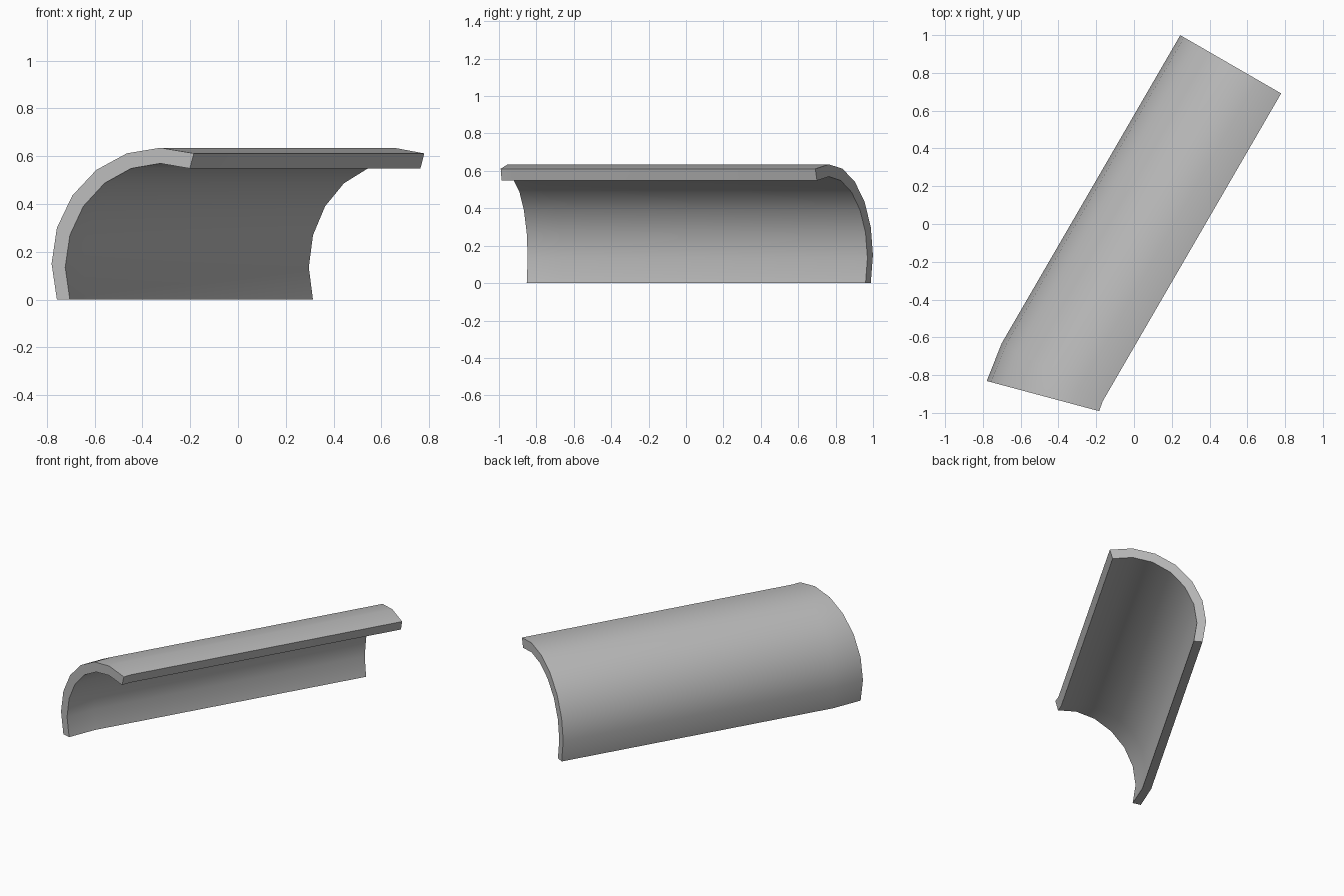
import bpy, bmesh, math
from mathutils import Vector

cube = bpy.data.objects.get("Cube")
if cube:
    bpy.data.objects.remove(cube, do_unlink=True)

# Plain grey material
grey = bpy.data.materials.new("plain grey")
grey.use_nodes = True
colour = (0.5, 0.5, 0.5, 1)
grey.diffuse_color = colour
grey.node_tree.nodes["Principled BSDF"].inputs["Base Color"].default_value = colour


def arc(rx, rz, cz):
    """Arch from the floor, over the crown, to the overhanging lip."""
    angles = [math.radians(198 - 18 * i) for i in range(8)]
    return [(rx * math.cos(a), cz + rz * math.sin(a)) for a in angles]


# Closed cross-section: outer arch, then inner arch back to the floor
profile = arc(0.471, 0.485, 0.15) + arc(0.412, 0.435, 0.1345)[::-1]

# Stations along the shell: crown position and heading of the cross-section
stations = [
    ((-0.325, -0.953), -15),
    ((-0.292, -0.866), -30),
    ((0.653, 0.764), -30),
]

bm = bmesh.new()
rings = []
for (x, y), heading in stations:
    across = Vector((math.cos(math.radians(heading)), math.sin(math.radians(heading))))
    rings.append([bm.verts.new((x + u * across.x, y + u * across.y, z)) for u, z in profile])

# Skin between the stations
n = len(profile)
for a, b in zip(rings, rings[1:]):
    for i in range(n):
        j = (i + 1) % n
        bm.faces.new((a[i], a[j], b[j], b[i]))

# End caps as a strip between outer and inner arch
for ring in (rings[0], rings[-1]):
    for i in range(n // 2 - 1):
        bm.faces.new((ring[i], ring[i + 1], ring[n - 2 - i], ring[n - 1 - i]))

bmesh.ops.recalc_face_normals(bm, faces=bm.faces)
mesh = bpy.data.meshes.new("curved_shell")
bm.to_mesh(mesh)
bm.free()
mesh.materials.append(grey)

shell = bpy.data.objects.new("curved_shell", mesh)
bpy.context.collection.objects.link(shell)
bpy.ops.object.select_all(action="DESELECT")
shell.select_set(True)
bpy.context.view_layer.objects.active = shell
bpy.ops.object.shade_smooth_by_angle(angle=math.radians(30))
